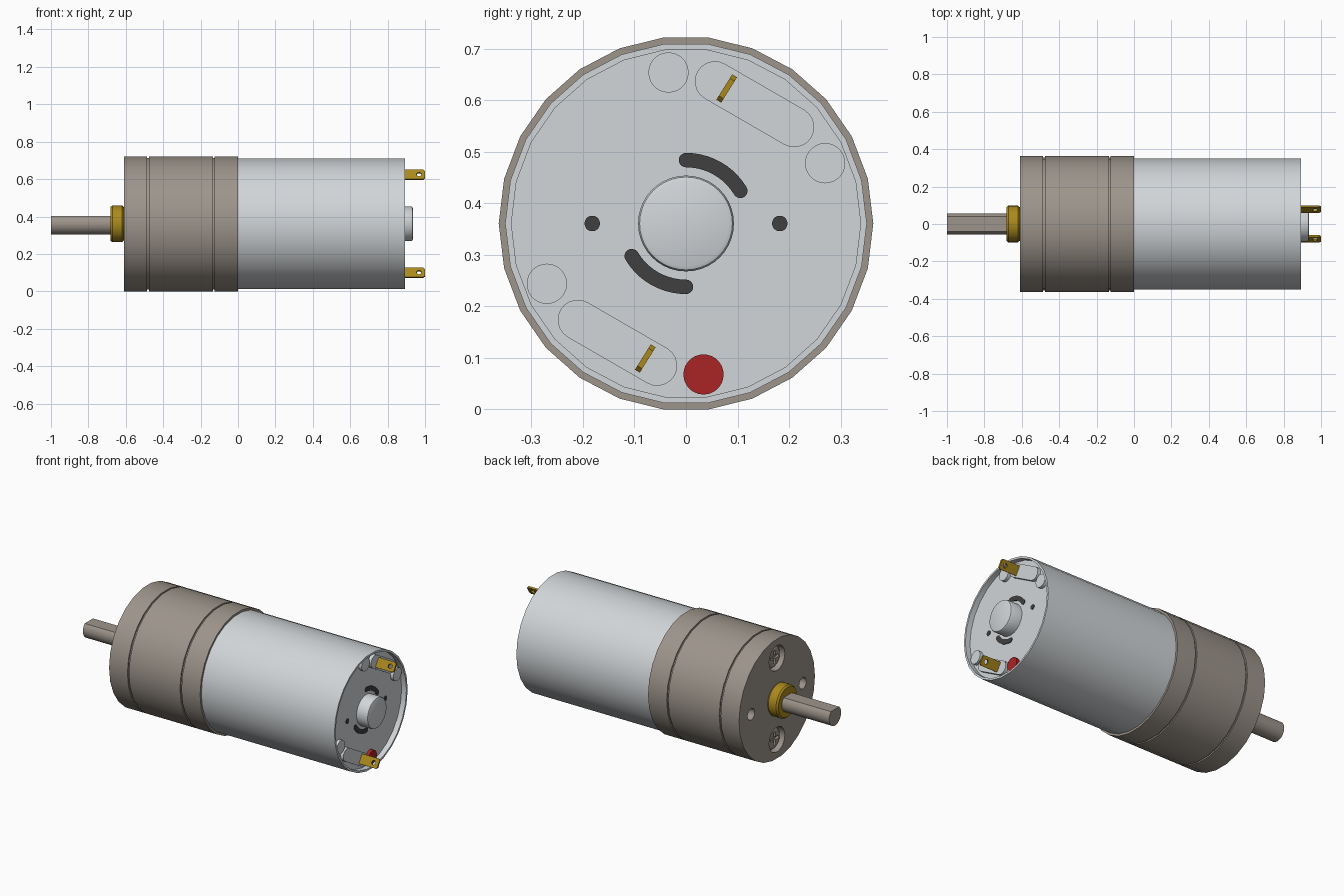
import bpy, bmesh
from math import sin, cos, pi, radians, asin
from mathutils import Vector

if "Cube" in bpy.data.objects:
    bpy.data.objects.remove(bpy.data.objects["Cube"])

AXIS = 0.361   # height of the motor axis
SIDES = 26


def material(name, rgb, metallic=0.0):
    m = bpy.data.materials.new(name)
    m.use_nodes = True
    m.diffuse_color = (*rgb, 1)
    bsdf = m.node_tree.nodes["Principled BSDF"]
    bsdf.inputs["Base Color"].default_value = (*rgb, 1)
    bsdf.inputs["Roughness"].default_value = 0.5
    return m


taupe = material("taupe steel", (0.34, 0.30, 0.26))
silver = material("silver steel", (0.64, 0.67, 0.69))
brass = material("brass", (0.40, 0.25, 0.012))
red = material("red mark", (0.40, 0.017, 0.017))
dark = material("dark opening", (0.05, 0.05, 0.05))


def finish(name, bm, mat):
    bmesh.ops.recalc_face_normals(bm, faces=bm.faces)
    me = bpy.data.meshes.new(name)
    bm.to_mesh(me)
    bm.free()
    me.materials.append(mat)
    ob = bpy.data.objects.new(name, me)
    bpy.context.collection.objects.link(ob)
    shade(ob)
    return ob


def activate(ob):
    bpy.ops.object.select_all(action='DESELECT')
    ob.select_set(True)
    bpy.context.view_layer.objects.active = ob


def shade(ob):
    activate(ob)
    bpy.ops.object.shade_smooth_by_angle(angle=radians(30))


def revolve(name, profile, mat, sides=SIDES, y=0, z=0):
    """Closed solid turned about the x axis from (x, radius) pairs."""
    bm = bmesh.new()
    rings = [[bm.verts.new((x, y + r * cos(2 * pi * i / sides),
                            AXIS + z + r * sin(2 * pi * i / sides)))
              for i in range(sides)] for x, r in profile]
    for a, b in zip(rings, rings[1:]):
        for i in range(sides):
            j = (i + 1) % sides
            bm.faces.new((a[i], a[j], b[j], b[i]))
    bm.faces.new(rings[0])
    bm.faces.new(rings[-1])
    return finish(name, bm, mat)


def prism(name, outline, depth, mat):
    """Outline of 3D points, extruded along the depth vector."""
    bm = bmesh.new()
    base = [bm.verts.new(p) for p in outline]
    top = [bm.verts.new(Vector(p) + Vector(depth)) for p in outline]
    bm.faces.new(base)
    bm.faces.new(top)
    for i in range(len(base)):
        j = (i + 1) % len(base)
        bm.faces.new((base[i], base[j], top[j], top[i]))
    return finish(name, bm, mat)


def rounded_slot(name, path, radius, x0, x1, mat):
    """Round-ended strip that follows a path of (y, z) offsets from the axis."""
    pts = [Vector(p) for p in path]
    outline = []
    for run in (pts, pts[::-1]):
        for i, p in enumerate(run):
            t = (run[min(i + 1, len(run) - 1)] - run[max(i - 1, 0)]).normalized()
            n = Vector((-t.y, t.x))
            outline.append(p + n * radius)
        for k in range(1, 10):
            a = pi * k / 10
            outline.append(p + (n * cos(a) + t * sin(a)) * radius)
    return prism(name, [(x0, p.x, AXIS + p.y) for p in outline], (x1 - x0, 0, 0), mat)


def cut(ob, cutters):
    for c in cutters:
        c.hide_render = True
        mod = ob.modifiers.new("cut", 'BOOLEAN')
        mod.operation = 'DIFFERENCE'
        mod.solver = 'EXACT'
        mod.object = c
        activate(ob)
        bpy.ops.object.modifier_apply(modifier=mod.name)
        bpy.data.objects.remove(c)
    shade(ob)


# Gearbox body with two turned grooves
R, G = 0.3635, 0.355
profile = [(-0.61, R)]
for x in (-0.482, -0.13):
    profile += [(x - 0.005, R), (x - 0.005, G), (x + 0.005, G), (x + 0.005, R)]
gearbox = revolve("gearbox", profile + [(0, R)], taupe)

# Mounting holes and screw wells in the front plate
wells = []
for s in (1, -1):
    wells.append(revolve("hole_cutter", [(-0.63, 0.034), (-0.53, 0.034)], taupe, 24, y=s * 0.247))
    wells.append(revolve("well_cutter", [(-0.63, 0.075), (-0.57, 0.075)], taupe, 28, z=s * 0.247))
cut(gearbox, wells)

# Screw heads with a cross recess
for s, side in ((1, "upper"), (-1, "lower")):
    c = s * 0.247
    head = revolve(side + "_screw", [(-0.565, 0.062), (-0.585, 0.062), (-0.593, 0.05)], taupe, 24, z=c)
    cut(head, [rounded_slot("cross_cutter", [(-dy, c - dz), (dy, c + dz)], 0.009, -0.61, -0.58, taupe)
               for dy, dz in ((0.03, 0), (0, 0.03))])

# Output bushing and D-shaped shaft
revolve("bushing", [(-0.6, 0.09), (-0.612, 0.09), (-0.62, 0.098), (-0.672, 0.098), (-0.682, 0.09)],
        brass, 32)
r, a0 = 0.057, asin(0.041 / 0.057)
arc = [pi - a0 + (pi + 2 * a0) * i / 24 for i in range(25)]
prism("output_shaft", [(-1, r * cos(a), AXIS + r * sin(a)) for a in arc], (0.4, 0, 0), taupe)

# Motor can with a raised rim round the recessed end plate
PLATE, PAD = 0.86, 0.88
revolve("motor_can", [(-0.02, 0.351), (0.892, 0.351), (0.892, 0.339), (PLATE, 0.339)], silver)
revolve("rear_boss", [(PLATE - 0.01, 0.093), (0.925, 0.093), (0.932, 0.09), (0.935, 0.083)], silver, 40)

# End plate details, repeated at half a turn
for s, side in ((1, "upper"), (-1, "lower")):
    ends = [(s * 0.056, s * 0.276), (s * 0.21, s * 0.187)]
    rounded_slot(side + "_terminal_pad", ends, 0.039, PLATE - 0.01, PAD, silver)
    disc = [(PLATE - 0.01, 0.039), (PAD, 0.039)]
    revolve(side + "_edge_disc", disc, silver if s > 0 else red, 28, y=-s * 0.034, z=s * 0.293)
    revolve(side + "_side_disc", disc, silver, 28, y=s * 0.27, z=s * 0.117)

    # Dark openings
    bend = [radians(90 - 59 * i / 10) for i in range(11)]
    rounded_slot(side + "_vent", [(s * 0.123 * cos(a), s * 0.123 * sin(a)) for a in bend],
                 0.014, PLATE - 0.002, PLATE + 0.003, dark)
    revolve(side + "_small_opening", [(PLATE - 0.002, 0.015), (PLATE + 0.003, 0.015)], dark, 20, y=s * 0.182)

    # Terminal blade with clipped corners and an eyelet
    centre = Vector((0, s * 0.079, AXIS + s * 0.262))
    along = Vector((0, cos(radians(58)), sin(radians(58))))
    across = Vector((0, -along.z, along.y)) * 0.011
    flat = [(PLATE, -0.029), (0.99, -0.029), (1, -0.02), (1, 0.02), (0.99, 0.029), (PLATE, 0.029)]
    blade = prism(side + "_terminal", [centre + along * v + Vector((x, 0, 0)) - across / 2 for x, v in flat],
                  across, brass)
    ring = [2 * pi * i / 16 for i in range(16)]
    cut(blade, [prism("eyelet_cutter",
                      [centre + Vector((0.968 + 0.013 * cos(a), 0, 0)) + along * 0.013 * sin(a) - across * 2
                       for a in ring], across * 4, brass)])
